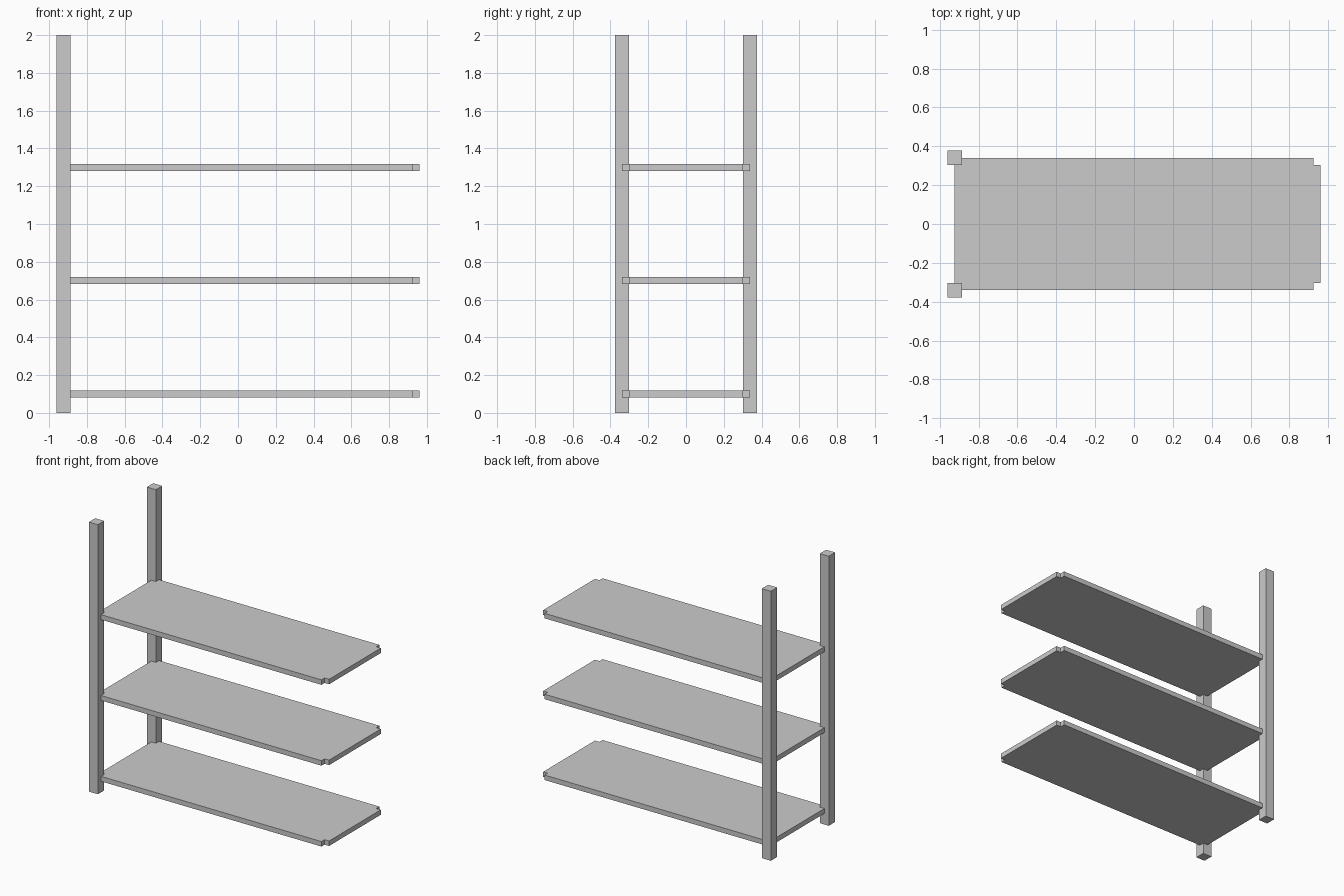
import bpy
import bmesh

if "Cube" in bpy.data.objects:
    bpy.data.objects.remove(bpy.data.objects["Cube"])

POST = 0.074          # post width
THICK = 0.037         # shelf thickness
X0, X1 = -0.924, 0.96  # shelf ends
Y = 0.34              # shelf half depth
N = 0.037             # corner notch


def prism(name, outline, z0, z1):
    bm = bmesh.new()
    face = bm.faces.new([bm.verts.new((x, y, z0)) for x, y in outline])
    ext = bmesh.ops.extrude_face_region(bm, geom=[face])
    top = [v for v in ext["geom"] if isinstance(v, bmesh.types.BMVert)]
    bmesh.ops.translate(bm, verts=top, vec=(0, 0, z1 - z0))
    bmesh.ops.recalc_face_normals(bm, faces=bm.faces)
    mesh = bpy.data.meshes.new(name)
    bm.to_mesh(mesh)
    bm.free()
    obj = bpy.data.objects.new(name, mesh)
    bpy.context.collection.objects.link(obj)
    return obj


# Two upright posts at the left end
for name, cy in (("front_post", -Y), ("back_post", Y)):
    cx, h = -0.923, POST / 2
    prism(name, [(cx - h, cy - h), (cx + h, cy - h),
                 (cx + h, cy + h), (cx - h, cy + h)], 0, 2)

# Three shelves with notched corners that fit around posts
outline = [(X0 + N, -Y), (X1 - N, -Y), (X1 - N, N - Y), (X1, N - Y),
           (X1, Y - N), (X1 - N, Y - N), (X1 - N, Y), (X0 + N, Y),
           (X0 + N, Y - N), (X0, Y - N), (X0, N - Y), (X0 + N, N - Y)]
for name, z in (("lower_shelf", 0.1), ("middle_shelf", 0.7), ("upper_shelf", 1.3)):
    prism(name, outline, z - THICK / 2, z + THICK / 2)
